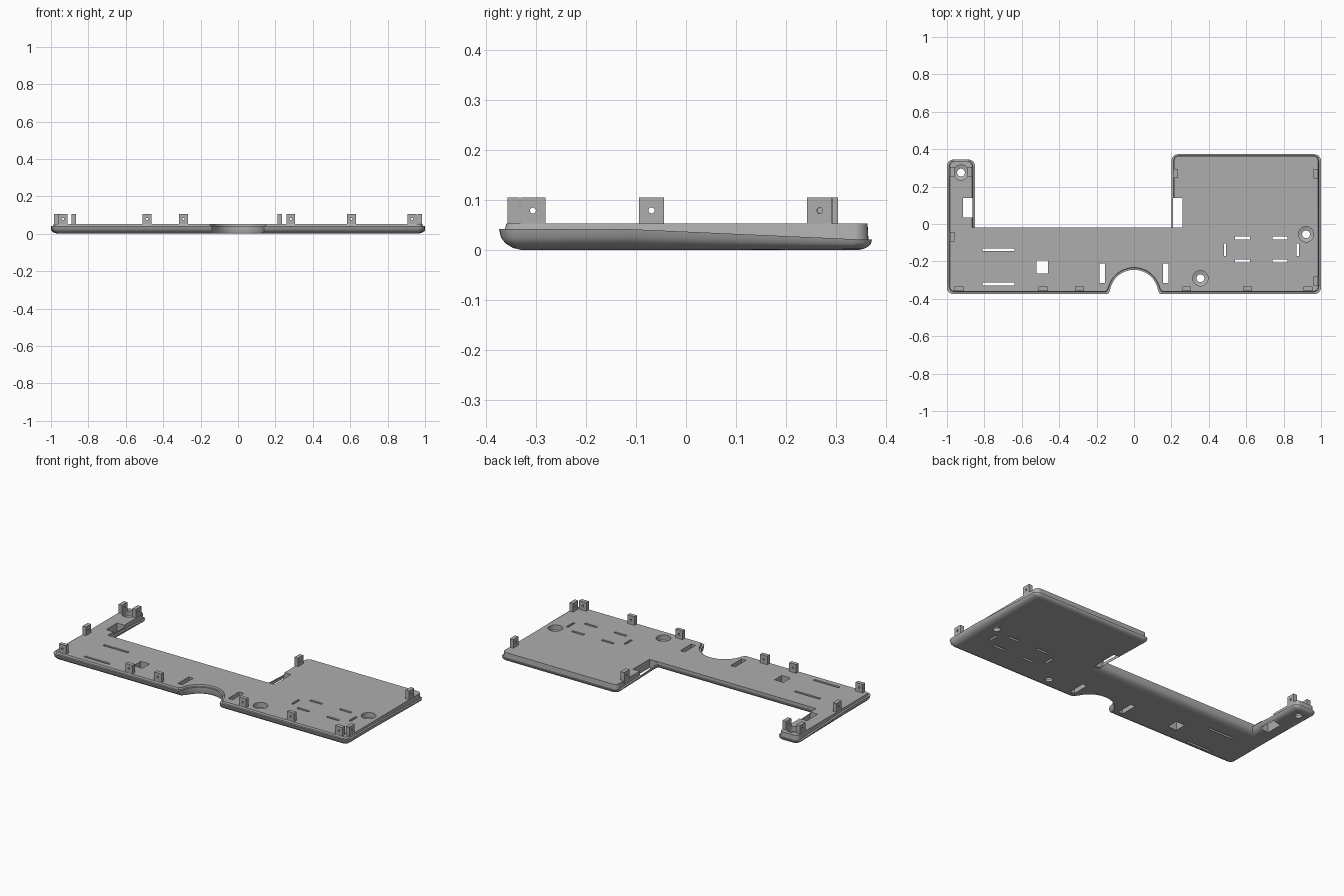
import bpy, bmesh, math
from mathutils import Matrix

if "Cube" in bpy.data.objects:
    bpy.data.objects.remove(bpy.data.objects["Cube"], do_unlink=True)

grey = bpy.data.materials.new("mid_grey_plastic")
grey.use_nodes = True
grey.diffuse_color = (0.42, 0.42, 0.42, 1)
grey.node_tree.nodes["Principled BSDF"].inputs["Base Color"].default_value = (0.42, 0.42, 0.42, 1)

BACK, FRONT, NOTCH, ARM_BACK = 0.373, -0.375, -0.02, 0.345
TOP, LIP = 0.053, 0.042


def make_object(name, bm):
    bmesh.ops.recalc_face_normals(bm, faces=bm.faces)
    mesh = bpy.data.meshes.new(name)
    bm.to_mesh(mesh)
    bm.free()
    mesh.materials.append(grey)
    obj = bpy.data.objects.new(name, mesh)
    bpy.context.collection.objects.link(obj)
    return obj


def add_box(bm, x0, x1, y0, y1, z0, z1):
    m = Matrix.Translation(((x0 + x1) / 2, (y0 + y1) / 2, (z0 + z1) / 2))
    m = m @ Matrix.Diagonal((x1 - x0, y1 - y0, z1 - z0, 1))
    bmesh.ops.create_cube(bm, size=1, matrix=m)


def skin(bm, loops):
    """Join equal-length loops of points into a closed solid."""
    rings = [[bm.verts.new(p) for p in loop] for loop in loops]
    n = len(rings[0])
    for a, b in zip(rings, rings[1:]):
        for i in range(n):
            j = (i + 1) % n
            bm.faces.new((a[i], a[j], b[j], b[i]))
    bm.faces.new(rings[0][::-1])
    bm.faces.new(rings[-1])


def cut(obj, bm):
    """Subtract the solids in bm from obj."""
    cutter = make_object("cutter", bm)
    cutter.hide_render = True
    mod = obj.modifiers.new("cut", 'BOOLEAN')
    mod.operation, mod.solver, mod.object = 'DIFFERENCE', 'EXACT', cutter
    bpy.context.view_layer.objects.active = obj
    bpy.ops.object.modifier_apply(modifier=mod.name)
    bpy.data.objects.remove(cutter, do_unlink=True)


# Plate outline: corners as (x, y, inward x, inward y), counter-clockwise
CORNERS = [(-1, FRONT, 1, 1), "bay", (1, FRONT, -1, 1), (1, -0.12, -1, 0),
           (1, BACK, -1, -1), (0.2, BACK, 1, -1), (0.2, NOTCH, 1, -1),
           (-0.85, NOTCH, -1, -1), (-0.85, ARM_BACK, -1, -1),
           (-1, ARM_BACK, 1, -1), (-1, -0.12, 1, 0)]


def outline(inset, rim):
    """Outline moved inward; rim marks the raised step, absent along the notch."""
    points = []
    for c in CORNERS:
        if c == "bay":
            r = 0.13 + inset * (0.8 if rim else 0.15)
            start = math.asin(inset / r)
            for i in range(25):
                a = math.pi - start - (math.pi - 2 * start) * i / 24
                flare = 1.07 if i in (0, 24) else 1
                points.append((r * math.cos(a) * flare, FRONT + r * math.sin(a)))
            continue
        x, y, sx, sy = c
        weight = 1 if y == FRONT else 0.6
        if y == NOTCH:
            weight = 0 if rim else 1
        px, py = x + sx * inset, y + sy * inset * weight
        if sy == 0 or y == NOTCH:
            points.append((px, py))
            continue
        r = max(0.036 - inset * 0.7, 0.006)
        for i in range(7):
            t = i / 6 * math.pi / 2
            if sx * sy < 0:
                t = math.pi / 2 - t
            points.append((px + r * sx * (1 - math.cos(t)), py + r * sy * (1 - math.sin(t))))
    return points


def lip_scale(y):
    """The lip drops gently toward the back."""
    return 1 - 0.5 * min(max((y + 0.12) / 0.47, 0), 1)


# Base plate: rounded underside, narrow lip, raised top
loops = []
for inset, z in [(0.045, 0), (0.028, 0.004), (0.013, 0.013), (0.004, 0.025), (0, LIP)]:
    loops.append([(x, y, z * lip_scale(y)) for x, y in outline(inset, False)])
loops.append([(x, y, LIP * lip_scale(y)) for x, y in outline(0.012, True)])
loops.append([(x, y, TOP) for x, y in outline(0.015, True)])
bm = bmesh.new()
skin(bm, loops)
plate = make_object("base_plate", bm)

# Slots and windows through the plate
SLOTS = [(-0.52, -0.46, -0.265, -0.195), (-0.914, -0.863, 0.035, 0.14), (0.208, 0.26, -0.018, 0.14)]
SLOTS += [(-0.81, -0.64, y, y + 0.014) for y in (-0.145, -0.328)]
SLOTS += [(x, x + 0.03, -0.315, -0.21) for x in (-0.185, 0.155)]
SLOTS += [(x, x + 0.08, y, y + 0.015) for x in (0.54, 0.74) for y in (-0.083, -0.205)]
SLOTS += [(x, x + 0.013, -0.17, -0.105) for x in (0.48, 0.868)]
bm = bmesh.new()
for s in SLOTS:
    add_box(bm, *s, -0.1, 0.2)

# Stepped screw holes
for hx, hy in [(-0.925, 0.275), (0.355, -0.29), (0.92, -0.055)]:
    skin(bm, [[(hx + r * math.cos(k * math.pi / 16), hy + r * math.sin(k * math.pi / 16), z)
               for k in range(32)]
              for r, z in [(0.021, -0.1), (0.021, 0.016), (0.041, 0.022), (0.041, 0.2)]])
cut(plate, bm)

# Upright clip tabs: front row, then side tabs, each with a pin hole
TABS = [("front_tab", x, x + 0.048, -0.358, -0.334, 'Y')
        for x in (-0.959, -0.51, -0.315, 0.258, 0.582, 0.907)]
TABS += [("side_tab", x, x + 0.024, y, y + 0.05, 'X')
         for x, y in [(-0.984, -0.094), (-0.984, 0.255), (-0.89, 0.255),
                      (0.21, 0.245), (0.96, 0.243), (0.96, -0.332)]]
parts = [plate]
for name, x0, x1, y0, y1, axis in TABS:
    bm = bmesh.new()
    add_box(bm, x0, x1, y0, y1, 0.035, 0.105)
    tab = make_object(name, bm)
    bm = bmesh.new()
    m = Matrix.Translation(((x0 + x1) / 2, (y0 + y1) / 2, 0.079))
    m = m @ Matrix.Rotation(math.pi / 2, 4, 'X' if axis == 'Y' else 'Y')
    bmesh.ops.create_cone(bm, cap_ends=True, segments=16, radius1=0.006,
                          radius2=0.006, depth=0.1, matrix=m)
    cut(tab, bm)
    parts.append(tab)

# Smooth the rounded edges, keep the rest crisp
for obj in parts:
    bpy.ops.object.select_all(action='DESELECT')
    obj.select_set(True)
    bpy.context.view_layer.objects.active = obj
    bpy.ops.object.shade_smooth_by_angle(angle=math.radians(30))
    mod = obj.modifiers.new("even_shading", 'WEIGHTED_NORMAL')
    mod.keep_sharp = True
